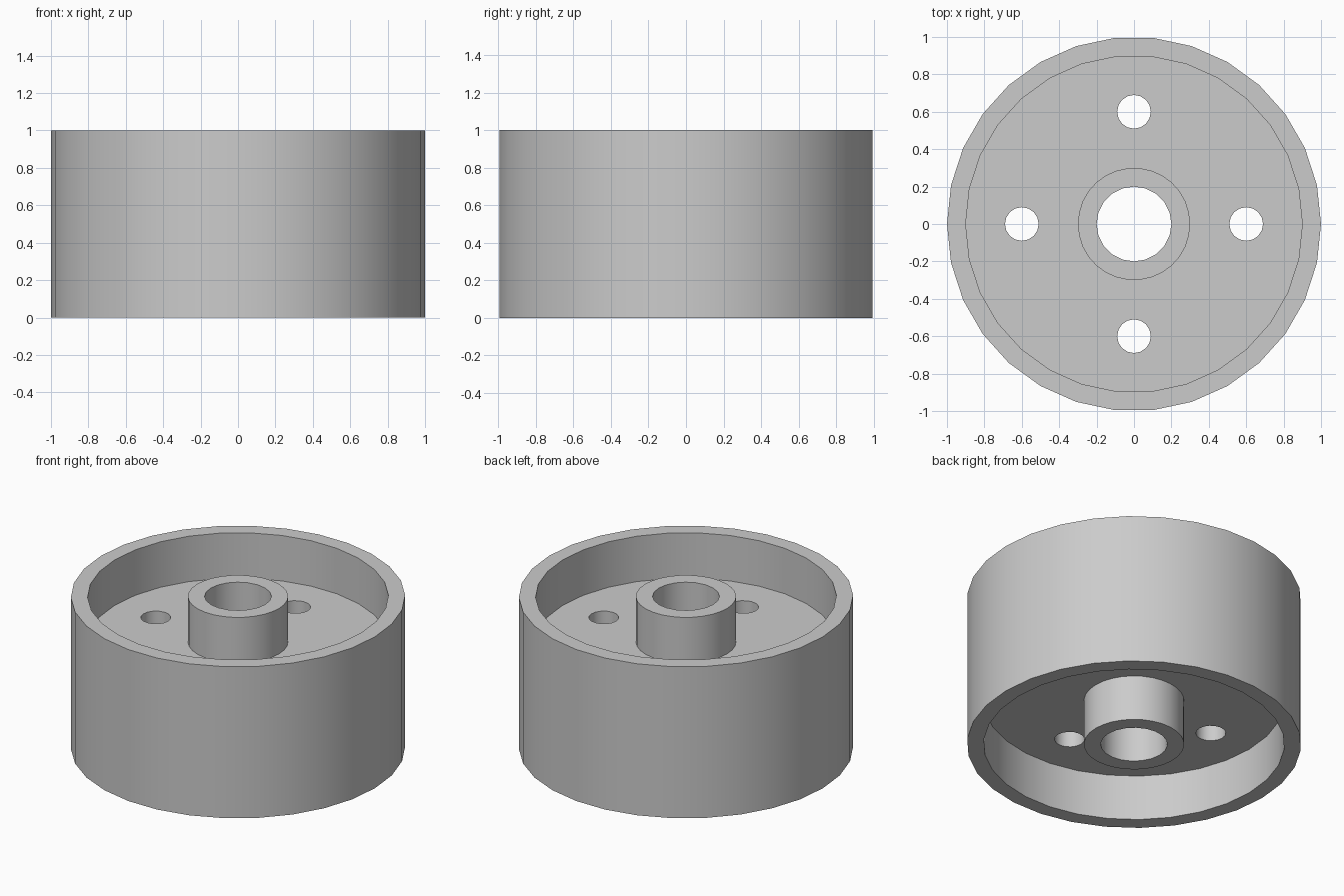
import bpy
import math

old = bpy.data.objects.get("Cube")
if old:
    bpy.data.objects.remove(old, do_unlink=True)

grey = bpy.data.materials.new("plain grey")
grey.use_nodes = True
colour = (0.6, 0.6, 0.6, 1)
grey.diffuse_color = colour
grey.node_tree.nodes["Principled BSDF"].inputs["Base Color"].default_value = colour


def cylinder(name, radius, low, high, sides, x=0, y=0):
    """Upright cylinder with its first corner on the +x axis."""
    bpy.ops.mesh.primitive_cylinder_add(
        vertices=sides, radius=radius, depth=high - low,
        location=(x, y, (low + high) / 2), rotation=(0, 0, math.pi / 2))
    obj = bpy.context.object
    obj.name = name
    bpy.ops.object.transform_apply(location=False, rotation=True, scale=False)
    obj.data.materials.append(grey)
    return obj


def combine(target, tool, operation):
    """Apply a boolean and discard the tool."""
    mod = target.modifiers.new(tool.name, "BOOLEAN")
    mod.operation = operation
    mod.solver = "EXACT"
    mod.object = tool
    bpy.context.view_layer.objects.active = target
    bpy.ops.object.modifier_apply(modifier=mod.name)
    bpy.data.objects.remove(tool, do_unlink=True)


# Drum, hollowed from both ends so that a thick web remains
wheel = cylinder("wheel", 1, 0, 1, 30)
for low, high in ((-0.5, 0.3), (0.7, 1.5)):
    combine(wheel, cylinder("recess", 0.9, low, high, 30), "DIFFERENCE")

# Hub and its bore
combine(wheel, cylinder("hub", 0.3, 0, 1, 30), "UNION")
combine(wheel, cylinder("bore", 0.2, -1, 2, 20), "DIFFERENCE")

# Four holes through the web
for i in range(4):
    a = i * math.pi / 2
    combine(wheel, cylinder("web_hole", 0.09, 0.1, 0.9, 16,
                            0.6 * math.cos(a), 0.6 * math.sin(a)), "DIFFERENCE")

# Smooth walls with crisp rims
bpy.ops.object.select_all(action="DESELECT")
wheel.select_set(True)
bpy.context.view_layer.objects.active = wheel
bpy.ops.object.shade_smooth_by_angle(angle=math.radians(35))
